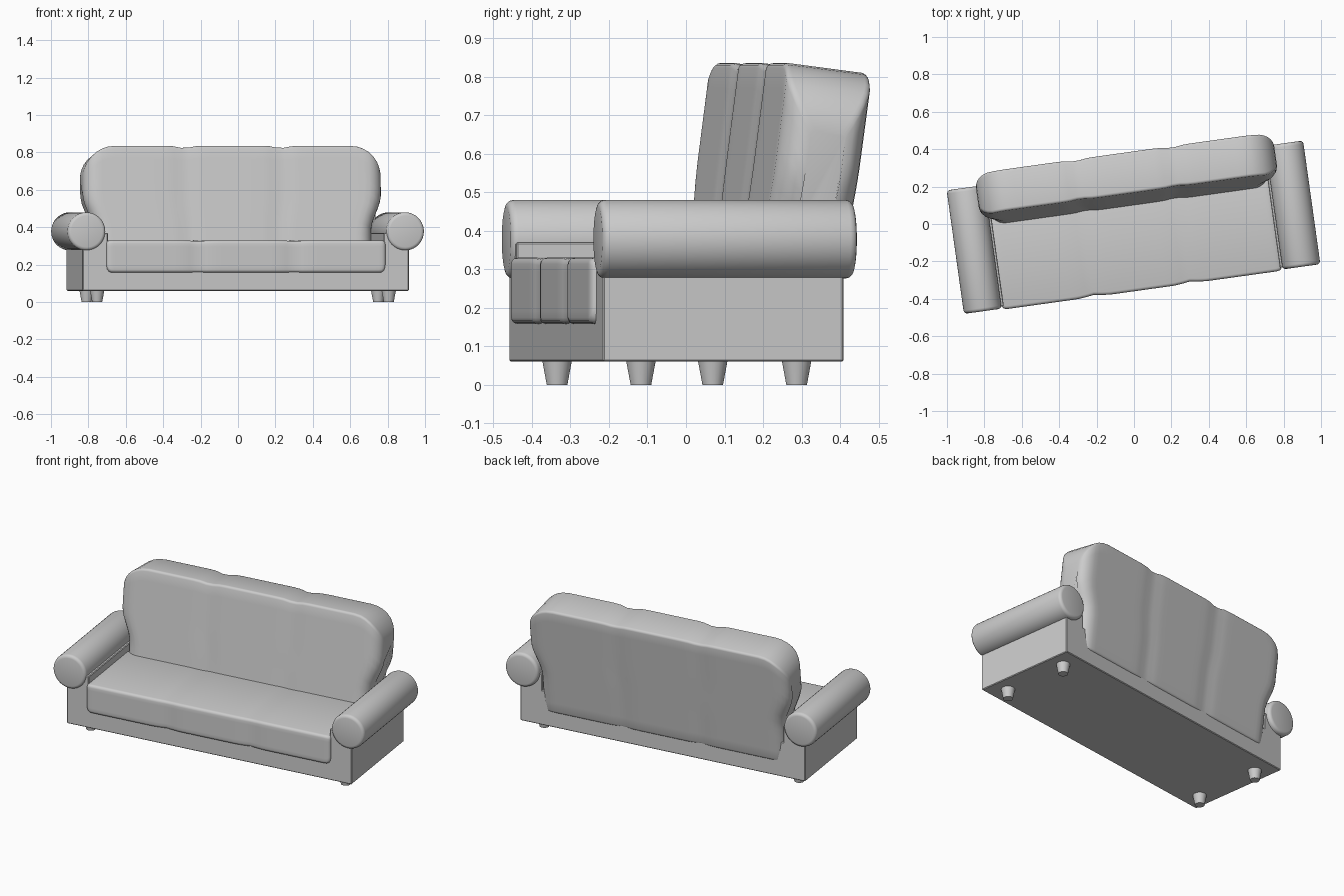
import bpy, bmesh, math
from mathutils import Matrix, Vector

if "Cube" in bpy.data.objects:
    bpy.data.objects.remove(bpy.data.objects["Cube"])

# whole sofa is turned slightly about z
TURN = Matrix.Translation((-0.005, 0, 0)) @ Matrix.Rotation(math.radians(7.95), 4, 'Z')


def finish(name, bm, angle=35):
    bmesh.ops.recalc_face_normals(bm, faces=bm.faces)
    bm.transform(TURN)
    me = bpy.data.meshes.new(name)
    bm.to_mesh(me)
    bm.free()
    ob = bpy.data.objects.new(name, me)
    bpy.context.collection.objects.link(ob)
    bpy.ops.object.select_all(action='DESELECT')
    bpy.context.view_layer.objects.active = ob
    ob.select_set(True)
    bpy.ops.object.shade_smooth_by_angle(angle=math.radians(angle))
    return ob


def box(name, lo, hi, bevel=0.004):
    bm = bmesh.new()
    bmesh.ops.create_cube(bm, size=1)
    for v in bm.verts:
        v.co = Vector([a + (b - a) * (c + 0.5) for a, b, c in zip(lo, hi, v.co)])
    bmesh.ops.bevel(bm, geom=bm.edges[:], offset=bevel, segments=1, affect='EDGES')
    return finish(name, bm)


def lathe_cone(name, centre, r1, r2, depth, sides, rot=None, bevel=0.0):
    bm = bmesh.new()
    bmesh.ops.create_cone(bm, cap_ends=True, segments=sides, radius1=r1, radius2=r2, depth=depth)
    if bevel:
        rims = [e for e in bm.edges if abs(e.verts[0].co.z - e.verts[1].co.z) < 1e-5]
        bmesh.ops.bevel(bm, geom=rims, offset=bevel, segments=3, affect='EDGES', profile=0.5)
    if rot:
        bm.transform(rot)
    bm.transform(Matrix.Translation(centre))
    return finish(name, bm)


def rounded_section(y0, y1, z0, z1, r, steps=8):
    """Closed rounded rectangle in y,z with subdivided upright sides."""
    pts = []
    for cy, cz, a0 in ((y1 - r, z1 - r, 0), (y0 + r, z1 - r, 90),
                       (y0 + r, z0 + r, 180), (y1 - r, z0 + r, 270)):
        pts += [(cy + r * math.cos(math.radians(a0 + a)), cz + r * math.sin(math.radians(a0 + a)))
                for a in (0, 30, 60, 90)]
        if a0 in (90, 270):
            ya, za = pts[-1]
            zb = z0 + r if a0 == 90 else z1 - r
            pts += [(ya, za + (zb - za) * i / steps) for i in range(1, steps)]
    return pts


def loft(name, columns):
    bm = bmesh.new()
    rings = [[bm.verts.new(p) for p in c] for c in columns]
    for a, b in zip(rings, rings[1:]):
        for i in range(len(a)):
            j = (i + 1) % len(a)
            bm.faces.new((a[i], a[j], b[j], b[i]))
    bm.faces.new(rings[0])
    bm.faces.new(rings[-1])
    return finish(name, bm, 40)


def groove(x):
    """Shallow dips that split a cushion into three pillows."""
    return sum(0.011 * math.exp(-((x - c) / 0.045) ** 2) for c in (-0.26, 0.26))


def corner(d, r):
    """Drop of a quarter round at distance d from the end."""
    return r - math.sqrt(max(0.0, r * r - (r - d) ** 2)) if d < r else 0.0


def columns_x(half, ends):
    xs = [-half + d for d in ends]
    a = half - ends[-1]
    return xs + [-a + 2 * a * i / 32 for i in range(1, 32)] + [-x for x in reversed(xs)]


# base with raised side panels under the arms
box("base", (-0.88, -0.34, 0.06), (0.88, 0.29, 0.27))
for s, n in ((-1, "left"), (1, "right")):
    xa, xb = sorted((s * 0.745, s * 0.88))
    box(n + "_side_panel", (xa, -0.34, 0.06), (xb, 0.29, 0.37))
    # rolled arm
    lathe_cone(n + "_arm", (s * 0.86, -0.0175, 0.378), 0.102, 0.102, 0.667, 40,
               Matrix.Rotation(math.pi / 2, 4, 'X'), 0.018)
    # tapered feet
    for y, m in ((-0.228, "front"), (0.18, "back")):
        lathe_cone(f"{m}_{n}_foot", (s * 0.787, y, 0.032), 0.027, 0.039, 0.064, 20)

# seat cushion
cols = []
for x in columns_x(0.752, (0, 0.004, 0.012, 0.022, 0.035, 0.06)):
    d = 0.752 - abs(x)
    e, g = corner(d, 0.03), groove(x)
    sec = rounded_section(-0.357 + 0.4 * e + g, 0.15, 0.158 + e, 0.33 - 0.3 * e - 0.4 * g, 0.016)
    cols.append([(x, y, z) for y, z in sec])
loft("seat_cushion", cols)

# leaning back cushion, wider above the arms, with rounded upper corners
cols = []
for x in columns_x(0.805, (0, 0.004, 0.012, 0.025, 0.045, 0.07, 0.1, 0.13, 0.17)):
    d = 0.805 - abs(x)
    e, g = corner(d, 0.08), groove(x)
    top = 0.837 - corner(d, 0.17) - g
    sec = rounded_section(0.10 + 0.9 * e + 0.7 * g, 0.32 - 0.7 * e - 0.7 * g,
                          0.15 + corner(d, 0.03), top, 0.014, 12)
    col = []
    for y, z in sec:
        t = min(1, max(0, (z - 0.38) / 0.2))
        wide = 0.928 + 0.072 * t * t * (3 - 2 * t)
        drop = 0.13 * (y - 0.10) * max(0, (z - 0.15) / 0.68)
        col.append((x * wide, y + 0.13 * (z - 0.33), z - drop))
    cols.append(col)
loft("back_cushion", cols)
